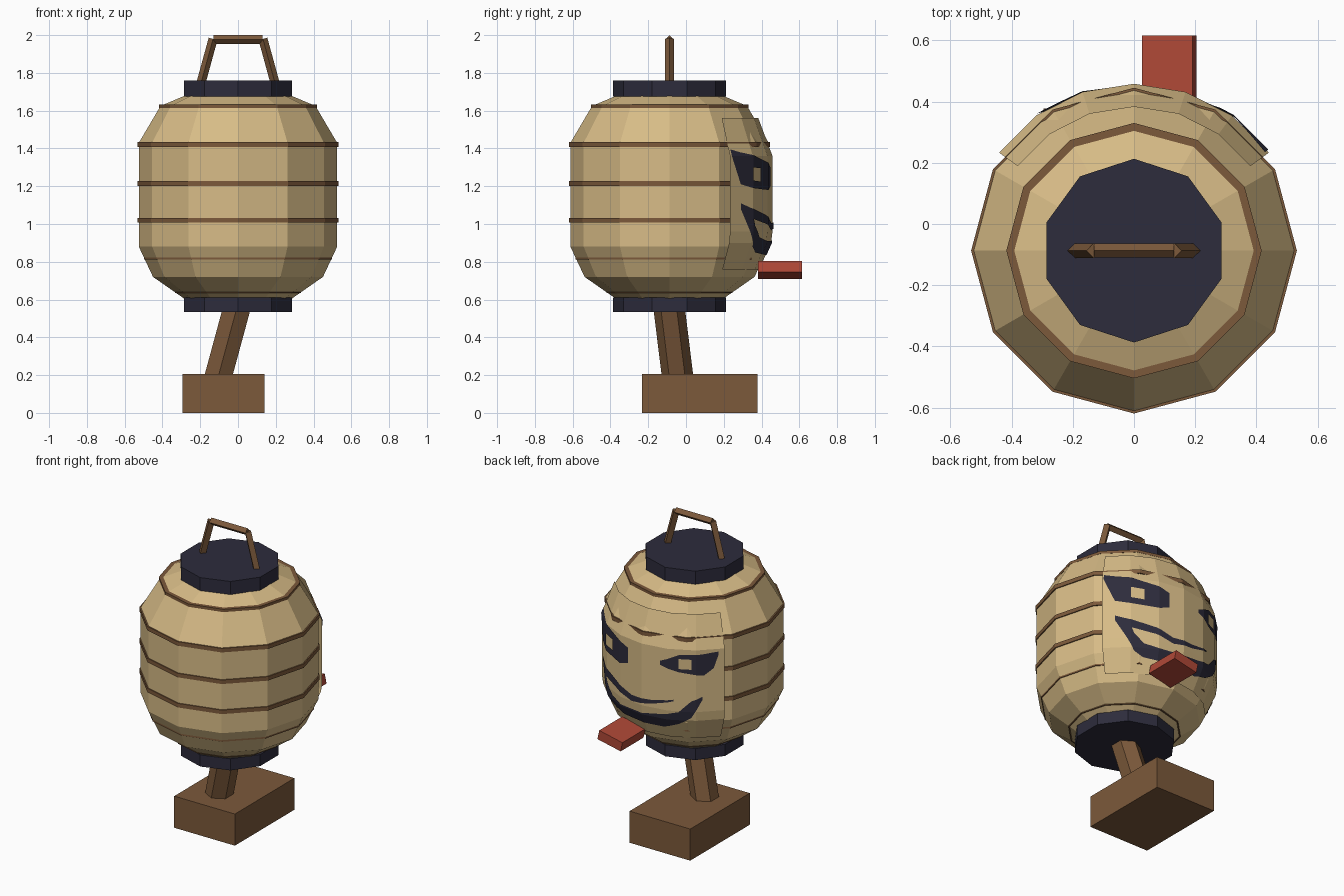
import bpy, bmesh, math
from mathutils import Vector, Matrix

if "Cube" in bpy.data.objects:
    bpy.data.objects.remove(bpy.data.objects["Cube"])

CY = -0.087  # lantern axis


def material(name, rgb):
    m = bpy.data.materials.new(name)
    m.diffuse_color = (*rgb, 1)
    m.use_nodes = True
    m.node_tree.nodes["Principled BSDF"].inputs["Base Color"].default_value = m.diffuse_color
    return m


PAPER = material("tan_paper", (0.68, 0.50, 0.24))
WOOD = material("brown_wood", (0.20, 0.10, 0.043))
NAVY = material("dark_navy", (0.026, 0.025, 0.045))
RED = material("tongue_red", (0.43, 0.065, 0.038))


def finish(bm, name, mat, recalc=True):
    if recalc:
        bmesh.ops.recalc_face_normals(bm, faces=bm.faces)
    me = bpy.data.meshes.new(name)
    bm.to_mesh(me)
    bm.free()
    me.materials.append(mat)
    ob = bpy.data.objects.new(name, me)
    bpy.context.collection.objects.link(ob)
    return ob


def lathe(name, profile, n, mat, closed=False):
    """Faceted solid of revolution with one corner facing the back."""
    bm = bmesh.new()
    rings = []
    for r, z in profile:
        angles = [2 * math.pi * i / n for i in range(n)]
        rings.append([bm.verts.new((r * math.sin(a), CY + r * math.cos(a), z)) for a in angles])
    pairs = list(zip(rings, rings[1:]))
    if closed:
        pairs.append((rings[-1], rings[0]))
    else:
        bm.faces.new(rings[0])
        bm.faces.new(rings[-1])
    for a, b in pairs:
        for i in range(n):
            j = (i + 1) % n
            bm.faces.new((a[i], a[j], b[j], b[i]))
    return finish(bm, name, mat)


def stick(name, p, q, r, n, mat):
    """Prism between two points with a corner turned towards y."""
    p, q = Vector(p), Vector(q)
    d = (q - p).normalized()
    u = Vector((0, 1, 0))
    u = (u - u.dot(d) * d).normalized()
    v = d.cross(u)
    bm = bmesh.new()
    ends = []
    for c in (p, q):
        ends.append([bm.verts.new(c + r * (math.cos(2 * math.pi * i / n) * u
                                           + math.sin(2 * math.pi * i / n) * v)) for i in range(n)])
    bm.faces.new(ends[0])
    bm.faces.new(ends[1])
    for i in range(n):
        j = (i + 1) % n
        bm.faces.new((ends[0][i], ends[0][j], ends[1][j], ends[1][i]))
    return finish(bm, name, mat)


def box(name, centre, size, mat, roll=0):
    bm = bmesh.new()
    bmesh.ops.create_cube(bm, size=1, matrix=Matrix.Translation(centre)
                          @ Matrix.Rotation(roll, 4, 'Y') @ Matrix.Diagonal((*size, 1)))
    return finish(bm, name, mat)


# Face sheet: 18 degree facets following this height/radius profile
FACE = [(0.76, 0.475), (0.90, 0.537), (0.96, 0.545), (1.36, 0.545), (1.56, 0.47)]


def face_point(t, z, lift):
    r = FACE[-1][1]
    for (z0, r0), (z1, r1) in zip(FACE, FACE[1:]):
        if z <= z1:
            r = r0 + (r1 - r0) * (z - z0) / (z1 - z0)
            break
    r += lift
    k = math.floor(t / 18)
    f = t / 18 - k
    a, b = math.radians(18 * k), math.radians(18 * (k + 1))
    return (r * (math.sin(a) * (1 - f) + math.sin(b) * f),
            CY + r * (math.cos(a) * (1 - f) + math.cos(b) * f), z)


def face_sheet(name, strips, mat, lift=0.0):
    """Strips of (angle, low z, high z) cut at the facet edges and wrapped on the face."""
    bm = bmesh.new()
    for strip in strips:
        for (t0, l0, h0), (t1, l1, h1) in zip(strip, strip[1:]):
            bm.faces.new([bm.verts.new((t, z, 0)) for t, z in
                          ((t0, l0), (t0, h0), (t1, h1), (t1, l1))])
    cuts = [((18 * k, 0, 0), (1, 0, 0)) for k in range(-2, 3)]
    cuts += [((0, z, 0), (0, 1, 0)) for z, _ in FACE[1:-1]]
    for co, no in cuts:
        bmesh.ops.bisect_plane(bm, geom=bm.verts[:] + bm.edges[:] + bm.faces[:],
                               plane_co=co, plane_no=no, dist=1e-5)
    for v in bm.verts:
        v.co = face_point(v.co.x, v.co.y, lift)
    return finish(bm, name, mat, recalc=False)


# Lantern body and end caps
lathe("lantern_body", [(0.285, 0.605), (0.45, 0.72), (0.525, 0.88), (0.525, 1.43),
                       (0.41, 1.625), (0.28, 1.68)], 12, PAPER)
lathe("bottom_cap", [(0.30, 0.535), (0.30, 0.61)], 10, NAVY)
lathe("top_cap", [(0.30, 1.675), (0.30, 1.76)], 10, NAVY)

# Wooden hoops
for i, (r, z, h) in enumerate([(0.334, 0.64, 0.006), (0.498, 0.82, 0.008), (0.532, 1.02, 0.013),
                               (0.532, 1.215, 0.013), (0.532, 1.42, 0.013), (0.417, 1.624, 0.009)]):
    lathe(f"hoop_{i + 1}", [(r - 0.04, z - h), (r, z - h), (r, z + h), (r - 0.04, z + h)],
          12, WOOD, closed=True)

# Handle
for side, s in (("left", -1), ("right", 1)):
    stick(f"handle_leg_{side}", (s * 0.195, CY, 1.75), (s * 0.132, CY, 1.98), 0.024, 4, WOOD)
stick("handle_bar", (-0.13, CY, 1.977), (0.13, CY, 1.977), 0.023, 4, WOOD)

# Stand
stick("post", (-0.108, -0.043, 0.18), (-0.005, -0.09, 0.56), 0.083, 6, WOOD)
box("base", (-0.0775, 0.073, 0.1025), (0.435, 0.61, 0.205), WOOD)

# Face sheet with painted eyes and mouth
face_sheet("face_sheet", [[(-54, 0.76, 1.56), (54, 0.76, 1.56)]], PAPER)
face_sheet("right_eye", [
    [(11, 1.20, 1.30), (18, 1.18, 1.325), (27.5, 1.185, 1.345)],
    [(27.5, 1.295, 1.345), (36, 1.30, 1.365)],
    [(27.5, 1.185, 1.225), (36, 1.19, 1.23)],
    [(36, 1.19, 1.365), (46, 1.21, 1.38), (53, 1.36, 1.395)]], NAVY, 0.005)
face_sheet("left_eye", [
    [(-50, 1.325, 1.345), (-47, 1.24, 1.342), (-41, 1.197, 1.335), (-33, 1.205, 1.33)],
    [(-33, 1.205, 1.235), (-25, 1.215, 1.235)],
    [(-33, 1.30, 1.33), (-25, 1.30, 1.325)],
    [(-25, 1.215, 1.325), (-13, 1.25, 1.275)]], NAVY, 0.005)
face_sheet("mouth", [
    [(-40, 1.04, 1.06), (-33, 0.92, 1.03), (-25, 0.87, 0.955), (-14, 0.835, 0.93),
     (0, 0.835, 0.91), (18, 0.84, 0.91), (28, 0.85, 0.93), (34, 0.88, 0.99),
     (38, 0.95, 1.085), (46, 1.08, 1.11)][::1],
    [(-22, 1.025, 1.035), (-7, 0.985, 1.01), (8, 0.965, 1.005), (20, 1.0, 1.045),
     (38, 1.03, 1.085)]], NAVY, 0.005)

# Tongue
box("tongue", (0.115, 0.4975, 0.7575), (0.17, 0.235, 0.061), RED, math.radians(-12))
